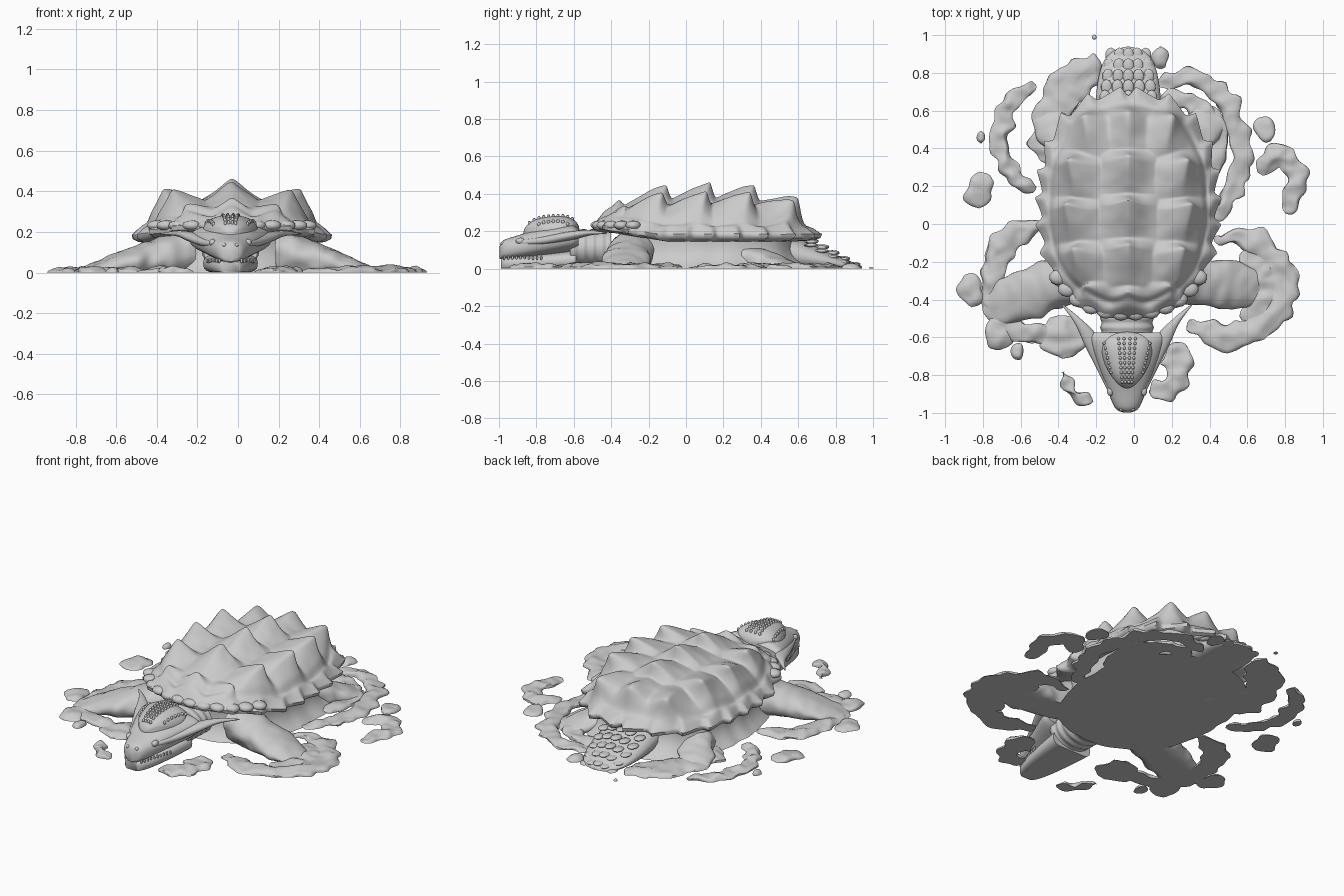
import bpy, bmesh, math
from mathutils import Vector, noise

if "Cube" in bpy.data.objects:
    bpy.data.objects.remove(bpy.data.objects["Cube"])

CX, TAU = -0.03, 2 * math.pi  # body axis, full turn


def finish(name, bm):
    me = bpy.data.meshes.new(name)
    bm.to_mesh(me)
    bm.free()
    ob = bpy.data.objects.new(name, me)
    bpy.context.collection.objects.link(ob)
    return ob


def skin(name, rings):
    """Join closed rings of points into a capped surface."""
    bm = bmesh.new()
    vs = [[bm.verts.new(p) for p in r] for r in rings]
    n = len(vs[0])
    for a, b in zip(vs, vs[1:]):
        for i in range(n):
            bm.faces.new((a[i], a[(i + 1) % n], b[(i + 1) % n], b[i]))
    bm.faces.new(vs[0])
    bm.faces.new(vs[-1][::-1])
    bmesh.ops.recalc_face_normals(bm, faces=bm.faces)
    return finish(name, bm)


def sweep(name, fn, steps=40, n=24, wob=0.0, power=1.0):
    """Tube from fn(t) -> (x, y, z, half_width, half_height), cut flat at z = 0."""
    path = [fn(k / steps) for k in range(steps + 1)]
    rings = []
    for k, (x, y, z, w, h) in enumerate(path):
        a, b = path[max(k - 1, 0)], path[min(k + 1, steps)]
        t = Vector((b[0] - a[0], b[1] - a[1], 0)).normalized()
        side = Vector((t.y, -t.x, 0))
        ring = []
        for i in range(n):
            c, s = math.cos(TAU * i / n), math.sin(TAU * i / n)
            s = math.copysign(abs(s) ** power, s)
            p = Vector((x, y, z)) + side * (c * max(w, 0.002))
            p.z += s * max(h, 0.002)
            if wob:
                p += side * (c * wob * 1.5 * noise.noise(p * 13))
                p.z += wob * 0.6 * noise.noise(p * 17) * max(s, 0)
            p.z = max(p.z, 0)
            ring.append(p)
        rings.append(ring)
    return skin(name, rings)


def through(pts):
    """Smooth function of t passing through a few stations."""
    def fn(t):
        f = t * (len(pts) - 1)
        k = min(int(f), len(pts) - 2)
        u = f - k
        P = [pts[max(0, min(len(pts) - 1, k + d))] for d in (-1, 0, 1, 2)]
        return [0.5 * (2 * b + (c - a) * u + (2 * a - 5 * b + 4 * c - d) * u * u
                       + (3 * b - a - 3 * c + d) * u ** 3) for a, b, c, d in zip(*P)]
    return fn


def limb(name, p, q, w, top):
    """Limb sloping from p down into the water at q."""
    def fn(t):
        z = top * (1 - t) * 0.5
        return (p[0] + (q[0] - p[0]) * t, p[1] + (q[1] - p[1]) * t, z,
                w * (1 - t ** 6) ** 0.5 * (0.9 + 0.1 * t), z + 0.03 * (1 - t ** 4))
    return sweep(name, fn, wob=0.016)


def bumps(name, items, size):
    """Small ellipsoids of one size."""
    bm = bmesh.new()
    for c in items:
        for v in bmesh.ops.create_icosphere(bm, subdivisions=2, radius=1)['verts']:
            v.co = Vector([c[i] + v.co[i] * size[i] for i in range(3)])
            v.co.z = max(0, v.co.z)
    return finish(name, bm)


# Shell: dome with rows of backward-leaning spikes and a scalloped rim
CY, ROW = 0.1, 0.235
spikes = [(0, -0.14 + ROW * k, .115, .18) for k in range(4)] + [(0, -.39, .08, .12)]
for sd in (-1, 1):
    spikes += [(sd * (.30 - .55 * (y - .12) ** 2), y, .11, .17) for y in [-.16 + ROW * k for k in range(4)]]
    spikes += [(sd * .19, -.36, .055, .12)]


def outline(th):
    c, s = abs(math.cos(th)), abs(math.sin(th))
    return ((c / 0.475) ** 2.4 + (s / 0.6) ** 2.4) ** (-1 / 2.4)


def rim_z(y):
    return 0.185 + 0.045 * max(0, min(1, (-0.15 - y) / 0.3))


def shell_point(r, th):
    back = abs((th + 1.5 * math.pi) % TAU - math.pi) / math.pi  # 0 at front, 1 at rear
    saw = (back * 11) % 1
    saw = saw ** 1.5 if saw < 0.78 else ((1 - saw) / 0.22) ** 1.3 * 0.69
    edge = max(0, (r - 0.86) / 0.14)
    R = outline(th) * r * (1 + 0.12 * edge * (saw - 0.3) * min(1, back * 4))
    x, y = R * math.cos(th), CY + R * math.sin(th)
    z = rim_z(y) + 0.165 * (1 - r ** 3)
    z -= 0.018 * math.exp(-((r - 0.87) / 0.03) ** 2)
    z += 0.012 * saw * math.exp(-((r - 0.95) / 0.04) ** 2)
    best, lean, out = 0, 0, 0
    for sx, sy, h, wx in spikes:
        d = y - sy
        fx = 1 - (math.hypot(x - sx, 0.012) - 0.012) / wx
        fy = 1 + d / 0.235 if d < 0 else 1 - d / 0.085
        if fx > 0 and fy > 0:
            fy = fy - 0.12 * fy ** 6
            f = fx ** 1.4 * fy ** 1.15 * 1.1
            if f * h > best:
                best, lean, out = f * h, f * f, (sx > 0) - (sx < 0)
    fade = min(1, (1 - r) / 0.12)
    z += best * fade + 0.005 * noise.noise(Vector((x, y, 0)) * 14)
    return Vector((CX + x + out * 0.04 * lean * fade, y + 0.035 * lean * fade, z))


ths = [TAU * i / 288 for i in range(288)]
rings = [[shell_point(0.012 + 0.988 * k / 84, t) for t in ths] for k in range(85)]
for _ in range(2):  # soften the spikes
    rings = [rings[0]] + [[(rings[k - 1][i] + rings[k + 1][i] + 2 * rings[k][i] + rings[k][i - 1]
                            + rings[k][(i + 1) % 288]) / 6 for i in range(288)]
                          for k in range(1, 84)] + [rings[-1]]
rim = rings[-1]
for r, dz in ((0.99, -.02), (0.93, -.035), (0.8, -.04)):  # underside of the rim
    rings.append([Vector((CX + (p.x - CX) * r, CY + (p.y - CY) * r, rim_z(p.y) + dz)) for p in rim])
skin("shell", rings)


def on_outline(t, r, z):
    return Vector((CX + outline(t) * r * math.cos(t), CY + outline(t) * r * math.sin(t), z))


# Lumpy plates along the front rim, and the body flaring into the water below it
bumps("rim_plates", [on_outline(math.radians(270 + d), .95, .232) for d in range(-44, 45, 8)], (.05, .042, .026))
skin("body", [[on_outline(t, .80 + (.17 - .07 * max(0, -math.sin(t))) * (1 - z / .17) ** 3
                          + .04 * (1 - z / .17) * noise.noise(Vector((math.cos(t), math.sin(t), z)) * 4), z)
               for t in ths[::2]] for z in [.17 * (1 - k / 10) for k in range(11)]])

# Neck with folds, wedge head and lower jaw
H = -0.037
sweep("neck", lambda t: (H, -.40 - .22 * t, .11, .138 + .004 * math.cos(t * 28), .1 + .003 * math.cos(t * 28)))
head = through([(-.998, .085, .02, .03), (-.975, .10, .062, .052), (-.89, .117, .10, .064),
                (-.76, .145, .15, .078), (-.62, .165, .2, .075), (-.575, .165, .195, .05)])
sweep("head", lambda t: (H, *head(t)), power=.75)
sweep("lower_jaw", lambda t: (H, -.988 + .4 * t, .025 + .02 * t, .135 * min(1, t + .02) ** .3,
                              .035 + .02 * t), power=.6)


def crown(u, v, lift=0.0):
    """Point on the wedge-shaped crown, u across and v along, both -1 to 1."""
    z = math.sqrt(max(0, 1 - min(1, abs(u) ** 2.6 + abs(v) ** 2.6)))
    return Vector((H + u * (.125 + .045 * v), -.72 + .15 * v, .195 + .085 * z + .012 * v + lift))


disc = [[crown(r * math.cos(t), r * math.sin(t)) for t in ths[::6]]
        for r in [.03 + .97 * math.sin(k / 24 * math.pi / 2) for k in range(25)]]
skin("crown", disc + [[Vector((p.x, p.y, .15)) for p in disc[-1]]])
bumps("head_knobs", [crown(sd * u, -.78 + .17 * k) for sd in (-1, 1) for u in (.1, .28, .8) for k in range(10)
                     if u < .5 or 1 < k < 9], (.008, .009, .012))
bumps("teeth", [(H + sd * (.055 + .0067 * k), -.972 + .022 * k, .058) for sd in (-1, 1) for k in range(10)],
      (.006, .006, .012))
bumps("eyes", [(H + sd * .088, -.885, .148) for sd in (-1, 1)], (.018, .026, .018))
bumps("nostrils", [(H + sd * .03, -.98, .135) for sd in (-1, 1)], (.011, .012, .01))
for sd in (-1, 1):
    # Brow ridge sweeping back into a horn
    horn = through([(.085, -.89, .14, .012, .012), (.135, -.77, .15, .022, .02), (.19, -.62, .175, .04, .024),
                    (.26, -.515, .192, .02, .014), (.345, -.425, .19, .003, .003)])
    sweep("horn", lambda t: (H + sd * horn(t)[0], *horn(t)[1:]), n=14)
    limb("rear_leg", (CX + sd * .27, .3), (CX + sd * .46, .62), .11, .11)

# Front legs and tail
limb("front_leg_left", (-.25, -.25), (-.8, -.47), .14, .19)
limb("front_leg_right", (.2, -.28), (.7, -.35), .135, .19)
sweep("tail", lambda t: (CX, .5 + .44 * t, .09 * (1 - t), .175 * (1 - t ** 3 * .4) * (1 - t ** 12) ** .5,
                         .11 * (1 - t) + .012))
bumps("tail_scales", [(CX + dx * .044 * (1.4 - .35 * k / 4), .67 + .056 * k, .15 - .031 * k - .006 * dx * dx)
                      for dx in range(-2, 3) for k in range(5)], (.03, .04, .011))

# Water: flat wavy arcs (centre, radii, start and end degrees, half width) and loose patches
arcs = [(CX, .4, .42, .48, 110, 190, .10), (-.5, .46, .2, .27, 95, 265, .05),
        (.25, .38, .32, .39, 115, -60, .055), (.22, .42, .22, .24, 110, -50, .06),
        (.77, .22, .09, .14, 165, -80, .058), (.5, -.33, .30, .26, 105, -135, .068),
        (.53, -.33, .16, .16, 80, -80, .07), (-.5, -.3, .25, .28, 85, 290, .065),
        (-.2, -.75, .18, .19, 190, 265, .03), (.08, -.75, .16, .14, -90, 50, .065)]
patches = [(-.82, .18, .075), (-.81, .46, .025), (-.86, -.35, .07), (-.61, -.675, .035), (-.38, -.6, .11),
           (.14, .88, .045), (.7, .5, .055), (-.21, .99, .01), (-.72, -.57, .075)]


def ripple(x, y, rx, ry, a, b, w):
    def fn(t):
        g = math.radians(a + (b - a) * t)
        taper = max(0, 1 - abs(2 * t - 1) ** 5) ** .5
        return x + rx * math.cos(g), y + ry * math.sin(g), 0, w * taper, .026 * taper
    sweep("water_ripple", fn, steps=60, n=20, wob=.03, power=.7)


for arc in arcs:
    ripple(*arc)
for x, y, r in patches:
    sweep("water_patch", lambda t: (x, y + r * 1.3 * (2 * t - 1) * (r < .1 or .8), 0,
                                    r * (1 - (2 * t - 1) ** 2) ** .5,
                                    min(r, .025) * (1 - (2 * t - 1) ** 4)), steps=20, n=20, wob=r * .35)

# Smooth shading with sharp edges kept
for ob in bpy.data.objects:
    ob.select_set(True)
bpy.context.view_layer.objects.active = bpy.data.objects["shell"]
bpy.ops.object.shade_smooth_by_angle(angle=math.radians(50))
